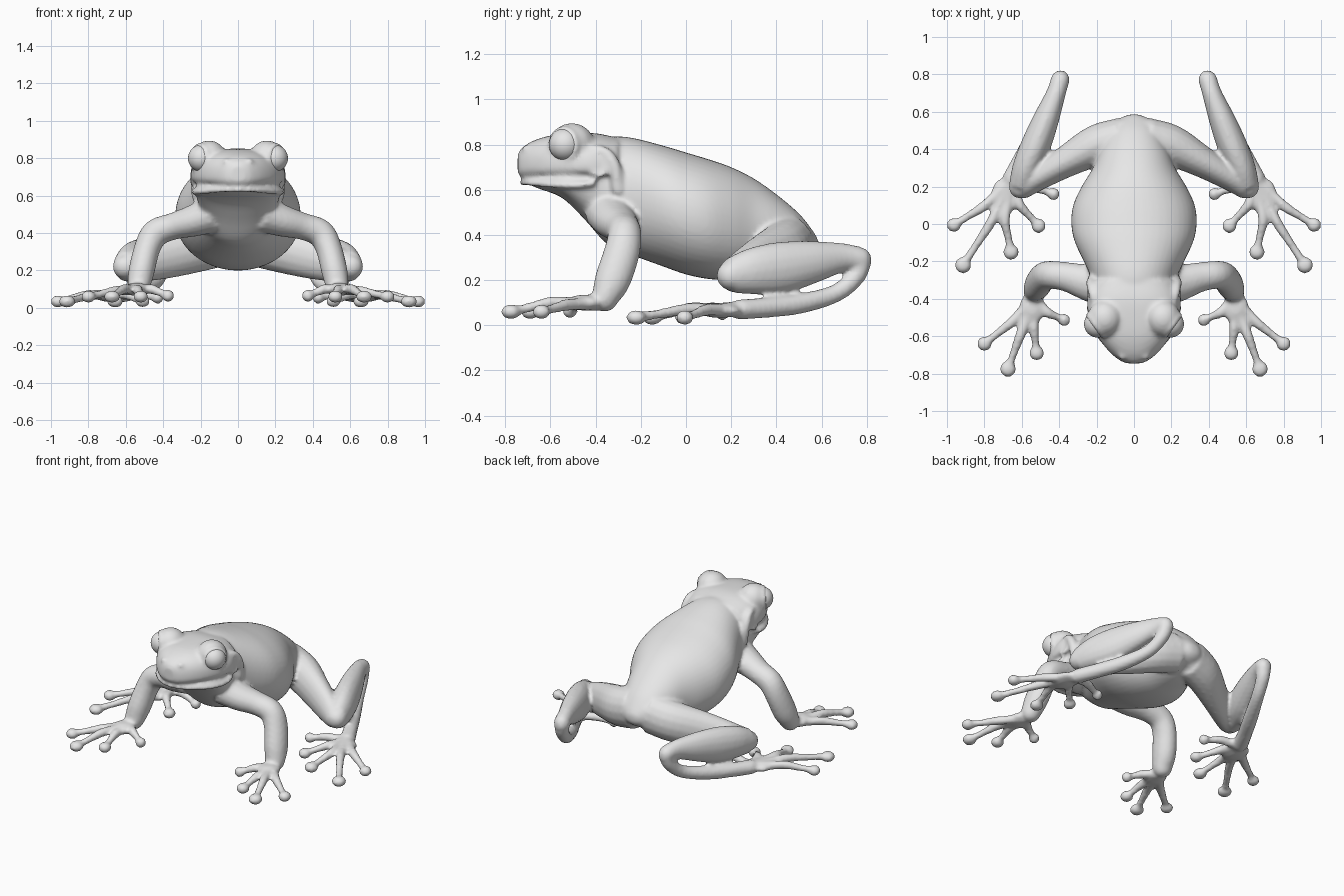
import bpy, bmesh, math
from mathutils import Vector

if "Cube" in bpy.data.objects:
    bpy.data.objects.remove(bpy.data.objects["Cube"], do_unlink=True)

GREY = (0.8, 0.8, 0.8, 1)
mat = bpy.data.materials.new("plain_grey")
mat.use_nodes = True
mat.diffuse_color = GREY
mat.node_tree.nodes["Principled BSDF"].inputs["Base Color"].default_value = GREY

EYE, BROW = Vector((.195, -.535, .8)), Vector((.155, -.505, .8))
look = (EYE - BROW).normalized()
bm = bmesh.new()
SEG = 16


def new_object(name, source):
    mesh = bpy.data.meshes.new(name)
    source.to_mesh(mesh)
    source.free()
    mesh.materials.append(mat)
    mesh.shade_smooth()
    obj = bpy.data.objects.new(name, mesh)
    bpy.context.collection.objects.link(obj)
    return obj


def spline(pts, n=4):
    """Smooth curve through points of any dimension."""
    p = [Vector(q) for q in pts]
    p = [p[0] * 2 - p[1]] + p + [p[-1] * 2 - p[-2]]
    out = []
    for a, b, c, d in zip(p, p[1:], p[2:], p[3:]):
        for i in range(n):
            t = i / n
            out.append((b * 2 + (c - a) * t + (a * 2 - b * 5 + c * 4 - d) * t * t
                        + (b * 3 - a - c * 3 + d) * t ** 3) / 2)
    return out + [p[-2]]


def loft(rings):
    rows = [[bm.verts.new(v) for v in r] for r in rings]
    for a, b in zip(rows, rows[1:]):
        for i in range(len(a)):
            j = (i + 1) % len(a)
            bm.faces.new((a[i], a[j], b[j], b[i]))
    bm.faces.new(rows[0][::-1])
    bm.faces.new(rows[-1])


def trunk(sections, mid, power):
    """Loft along y; section = y, half width, bottom, top."""
    rings = []
    for y, w, zb, zt in spline(sections):
        zm = zb + (zt - zb) * mid
        ring = []
        for i in range(SEG * 3):
            a = math.tau * i / (SEG * 3)
            c, s = math.cos(a), math.sin(a)
            x = math.copysign(abs(c) ** power, c) * w
            z = math.copysign(abs(s) ** power, s) * (zt - zm if s > 0 else zm - zb)
            ring.append((x, y, zm + z))
        rings.append(ring)
    loft(rings)


def ball(center, size, s=1):
    rings = []
    for i in range(SEG):
        b = math.pi * (i + .5) / SEG
        ring = []
        for k in range(SEG):
            a = math.tau * k / SEG
            ring.append(((center[0] + size[0] * math.sin(b) * math.cos(a)) * s,
                         center[1] + size[1] * math.sin(b) * math.sin(a),
                         center[2] - size[2] * math.cos(b)))
        rings.append(ring)
    loft(rings)


def tube(pts, s=1, ref=(0, 0, 1)):
    """Round-ended limb; point = x, y, z, radius, radius along ref."""
    pts = [p if len(p) == 5 else (*p, p[3]) for p in pts]
    path = spline(pts)
    spine = [Vector(p[:3]) for p in path]
    rings = []
    for i, (p, c) in enumerate(zip(path, spine)):
        t = (spine[min(i + 1, len(spine) - 1)] - spine[max(i - 1, 0)]).normalized()
        side = t.cross(Vector(ref)).normalized()
        up = side.cross(t)
        ring = []
        for k in range(SEG):
            a = math.tau * k / SEG
            v = c + side * math.cos(a) * p[3] + up * math.sin(a) * p[4]
            ring.append((v.x * s, v.y, v.z))
        rings.append(ring)
    loft(rings)
    for p in (pts[0], pts[-1]):
        ball(p, [min(p[3], p[4])] * 3, s)


def digit(base, knuckle, tip, pad, s):
    """Finger or toe with a knuckle and a round pad."""
    b, k, t = Vector(base), Vector(knuckle), Vector(tip)
    tube([(*b, .036), (*b.lerp(k, .55), .027), (*k, .027),
          (*k.lerp(t, .55), .021), (*t, .023)], s)
    ball(t, (pad, pad, .033), s)


def hoop(center, axis, radius, thick, s):
    """Raised ring of skin facing along axis."""
    q = Vector(axis).to_track_quat('Z', 'Y')
    pts = []
    for i in range(13):
        a = math.tau * i / 12
        p = Vector(center) + q @ Vector((math.cos(a), math.sin(a), 0)) * radius
        pts.append((*p, thick))
    tube(pts, s, axis)


# eyeballs
for s, name in ((1, "left_eye"), (-1, "right_eye")):
    eye = bmesh.new()
    bmesh.ops.create_uvsphere(eye, u_segments=32, v_segments=20, radius=.072)
    new_object(name, eye).location = (EYE.x * s, EYE.y, EYE.z)

# torso with throat and lower jaw
trunk([(-.715, .06, .635, .66), (-.66, .135, .608, .68), (-.55, .215, .565, .7),
       (-.45, .225, .47, .78), (-.35, .215, .36, .83), (-.25, .245, .315, .832),
       (-.1, .315, .26, .795), (0, .335, .225, .765), (.1, .325, .205, .735),
       (.2, .28, .2, .7), (.3, .22, .21, .65), (.4, .18, .23, .58),
       (.5, .13, .27, .495), (.56, .08, .3, .42), (.585, .03, .33, .38)], .5, .95)

# upper head overhanging the jaw
trunk([(-.745, .035, .675, .755), (-.73, .075, .66, .782), (-.68, .135, .65, .815),
       (-.6, .195, .645, .84), (-.5, .24, .643, .85), (-.4, .25, .64, .85),
       (-.3, .215, .62, .83)], .28, .8)

for s in (1, -1):
    # lower lip
    tube([(0, -.722, .632, .014), (.07, -.705, .631, .014), (.14, -.655, .626, .014),
          (.2, -.58, .622, .014), (.235, -.49, .62, .014), (.24, -.41, .628, .012)], s)
    # brow mound, eyelid, nostril, ear ring and neck fold
    ball(BROW, (.095, .1, .095), s)
    hoop(BROW + look * .064, look, .07, .012, s)
    ball((.06, -.7, .778), (.026, .026, .022), s)
    hoop((.237, -.385, .7), (1, 0, .15), .036, .012, s)
    tube([(.2, -.44, .775, .025), (.222, -.36, .765, .025), (.228, -.315, .7, .028),
          (.22, -.3, .6, .03)], s)
    # arm
    tube([(.14, -.33, .5, .1, .12), (.24, -.315, .465, .085, .1), (.35, -.285, .435, .072, .08),
          (.44, -.272, .4, .075), (.485, -.285, .32, .07, .08), (.515, -.325, .2, .07, .08),
          (.53, -.36, .12, .062, .06)], s, (0, 1, 0))
    # hand
    ball((.545, -.45, .1), (.07, .085, .035), s)
    wrist = (.535, -.4, .1)
    digit(wrist, (.46, -.475, .1), (.374, -.513, .065), .034, s)
    digit(wrist, (.535, -.56, .095), (.52, -.69, .06), .041, s)
    digit(wrist, (.61, -.6, .1), (.674, -.775, .06), .044, s)
    digit(wrist, (.66, -.53, .09), (.8, -.64, .06), .04, s)
    # thigh
    tube([(.06, .46, .36, .11, .13), (.2, .42, .325, .11, .13), (.36, .335, .28, .085, .12),
          (.5, .255, .24, .07, .1), (.595, .2, .22, .065, .075)], s)
    # shin
    tube([(.605, .2, .22, .065, .08), (.575, .3, .24, .075, .105), (.525, .42, .255, .08, .115),
          (.47, .56, .28, .07, .095), (.42, .69, .3, .053, .065), (.395, .77, .295, .05, .052)], s)
    # ankle and long heel section
    tube([(.393, .775, .285, .048), (.405, .75, .215, .042), (.44, .66, .14, .04),
          (.52, .5, .095, .045), (.6, .35, .078, .045), (.655, .24, .07, .05, .045)], s)
    # foot
    ball((.69, .15, .065), (.075, .1, .032), s)
    heel = (.655, .23, .07)
    digit(heel, (.53, .195, .075), (.43, .16, .055), .034, s)
    digit(heel, (.61, .1, .075), (.51, -.01, .036), .04, s)
    digit(heel, (.69, .02, .075), (.657, -.15, .034), .043, s)
    digit(heel, (.77, .0, .07), (.914, -.22, .034), .045, s)
    digit(heel, (.81, .09, .068), (.963, -.005, .034), .039, s)

# fuse everything into one smooth skin
skin = new_object("frog_skin", bm)
fuse = skin.modifiers.new("fuse", 'REMESH')
fuse.mode = 'VOXEL'
fuse.voxel_size = .012
fuse.use_smooth_shade = True
relax = skin.modifiers.new("relax", 'SMOOTH')
relax.factor = .5
relax.iterations = 4
